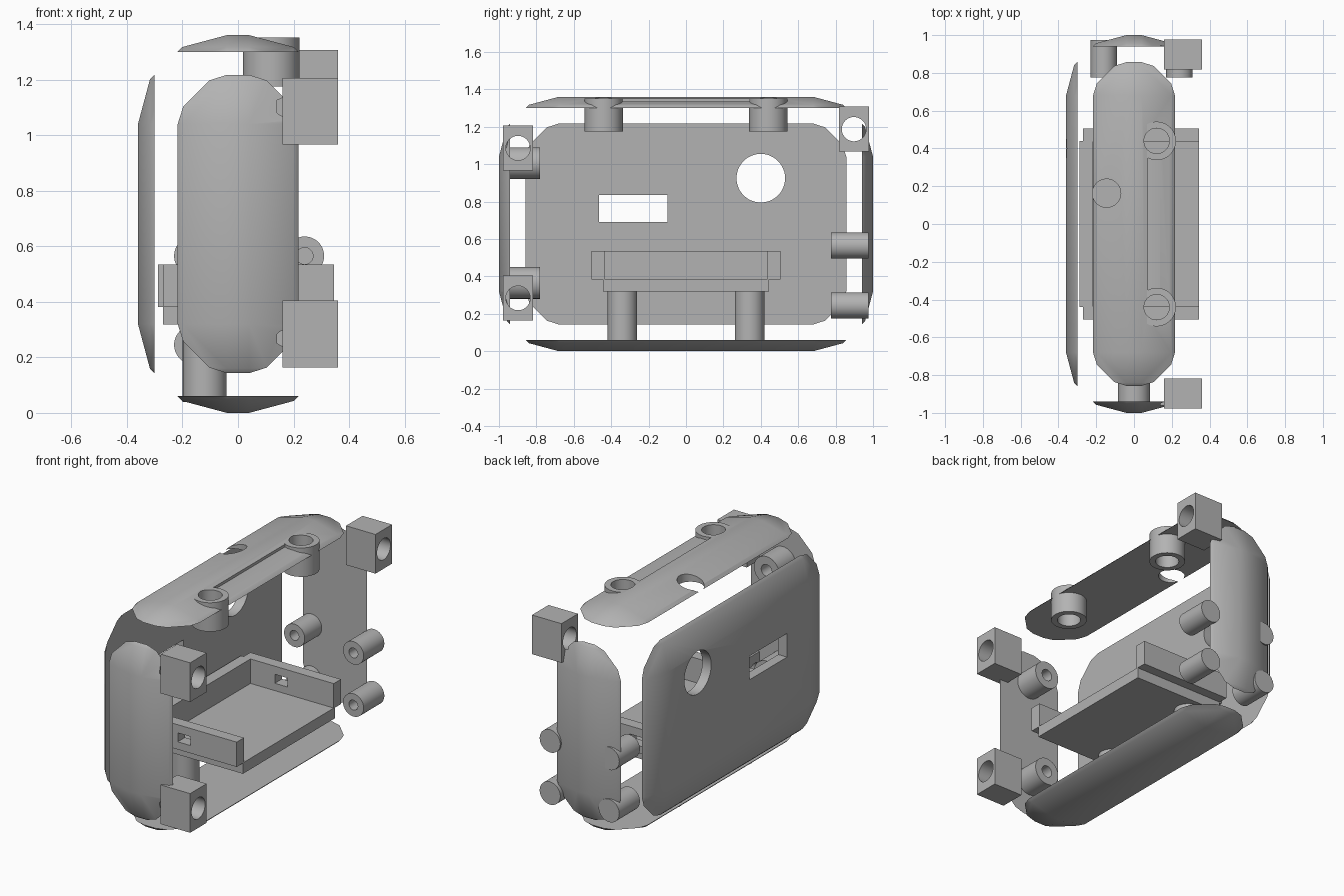
import bpy, bmesh, math
from mathutils import Matrix, Vector

if "Cube" in bpy.data.objects:
    bpy.data.objects.remove(bpy.data.objects["Cube"], do_unlink=True)

grey = bpy.data.materials.new("light_grey_plastic")
grey.use_nodes = True
colour = (0.45, 0.45, 0.45, 1)
grey.diffuse_color = colour
grey.node_tree.nodes["Principled BSDF"].inputs["Base Color"].default_value = colour

HEIGHT = 1.36
SEGMENTS = 48


def make(name, bm):
    """Turn a bmesh into a grey object."""
    bmesh.ops.recalc_face_normals(bm, faces=bm.faces)
    mesh = bpy.data.meshes.new(name)
    bm.to_mesh(mesh)
    bm.free()
    mesh.materials.append(grey)
    obj = bpy.data.objects.new(name, mesh)
    bpy.context.collection.objects.link(obj)
    return obj


def box(name, x, y, z):
    """Box from (min, max) ranges."""
    bm = bmesh.new()
    bmesh.ops.create_cube(bm, size=1)
    ranges = (x, y, z)
    bmesh.ops.scale(bm, vec=[b - a for a, b in ranges], verts=bm.verts)
    bmesh.ops.translate(bm, vec=[(a + b) / 2 for a, b in ranges], verts=bm.verts)
    return make(name, bm)


def rod(name, start, end, radius):
    """Cylinder between two points."""
    start, end = Vector(start), Vector(end)
    axis = end - start
    turn = axis.to_track_quat("Z", "Y").to_matrix().to_4x4()
    bm = bmesh.new()
    bmesh.ops.create_cone(bm, cap_ends=True, segments=SEGMENTS, radius1=radius,
                          radius2=radius, depth=axis.length,
                          matrix=Matrix.Translation((start + end) / 2) @ turn)
    return make(name, bm)


def cut(targets, cutters):
    """Subtract the cutters from every target, then drop the cutters."""
    for target in targets:
        for cutter in cutters:
            mod = target.modifiers.new("cut", "BOOLEAN")
            mod.operation = "DIFFERENCE"
            mod.solver = "EXACT"
            mod.object = cutter
        graph = bpy.context.evaluated_depsgraph_get()
        mesh = bpy.data.meshes.new_from_object(target.evaluated_get(graph))
        target.modifiers.clear()
        target.data = mesh
    for cutter in cutters:
        bpy.data.objects.remove(cutter, do_unlink=True)


def shell_slice(name, axis, sign, depth=0.06):
    """Slice one face off a rounded block."""
    half = Vector((0.36, 1.0, HEIGHT / 2))
    bm = bmesh.new()
    bmesh.ops.create_cube(bm, size=2)
    bmesh.ops.scale(bm, vec=half, verts=bm.verts)
    bmesh.ops.bevel(bm, geom=bm.edges[:], offset=0.32, segments=3, profile=0.5,
                    affect="EDGES", clamp_overlap=False)
    bmesh.ops.remove_doubles(bm, verts=bm.verts, dist=0.0005)
    normal = Vector((0, 0, 0))
    normal[axis] = sign
    geom = bm.verts[:] + bm.edges[:] + bm.faces[:]
    bmesh.ops.bisect_plane(bm, geom=geom, plane_co=normal * (half[axis] - depth),
                           plane_no=normal, clear_inner=True)
    bmesh.ops.holes_fill(bm, edges=[e for e in bm.edges if e.is_boundary], sides=0)
    bmesh.ops.translate(bm, vec=(0, 0, HEIGHT / 2), verts=bm.verts)
    return make(name, bm)


parts = []

# Five outer panels
side_panel = shell_slice("side_panel", 0, -1)
front_panel = shell_slice("front_panel", 1, -1)
back_panel = shell_slice("back_panel", 1, 1)
bottom_panel = shell_slice("bottom_panel", 2, -1)
top_panel = shell_slice("top_panel", 2, 1)
parts += [side_panel, front_panel, back_panel, bottom_panel, top_panel]

# Side panel round opening and window
cut([side_panel], [
    rod("round_cutter", (-0.5, 0.4, 0.925), (-0.2, 0.4, 0.925), 0.13),
    box("window_cutter", (-0.5, -0.2), (-0.465, -0.10), (0.69, 0.835))])

# Hinge blocks with a cross hole that nicks the panel
for panel, y, z, label in ((front_panel, -0.898, 1.086, "front_upper"),
                           (front_panel, -0.898, 0.284, "front_lower"),
                           (back_panel, 0.898, 1.187, "back_upper")):
    block = box(label + "_block", (0.16, 0.36), (y - 0.08, y + 0.08), (z - 0.12, z + 0.12))
    cut([block, panel], [rod("hinge_cutter", (0.14, y, z), (0.5, y, z), 0.065)])
    parts.append(block)

# Front panel screw posts
for z, label in ((1.005, "upper"), (0.365, "lower")):
    post = rod("front_post_" + label, (0, -0.945, z), (0, -0.78, z), 0.085)
    cut([post], [rod("screw_cutter", (0, -0.93, z), (0, -0.7, z), 0.036)])
    parts.append(post)

# Back panel screw posts, blind at the outer end
for x, side in ((-0.16, "right"), (0.24, "left")):
    for z, level in ((0.565, "upper"), (0.245, "lower")):
        post = rod(f"back_post_{side}_{level}", (x, 0.975, z), (x, 0.775, z), 0.07)
        cut([post], [rod("screw_cutter", (x, 0.93, z), (x, 0.7, z), 0.03)])
        parts.append(post)

# Top panel sockets, opening and flat ledge
sockets = []
cutters = [rod("opening_cutter", (-0.145, 0.163, 1.2), (-0.145, 0.163, 1.5), 0.075),
           box("ledge_cutter", (0.075, 0.4), (-0.36, 0.36), (1.334, 1.5))]
cut([top_panel], cutters)
for y, label in ((-0.44, "front"), (0.44, "back")):
    socket = rod("top_socket_" + label, (0.12, y, 1.175), (0.12, y, 1.352), 0.102)
    cut([socket, top_panel], [rod("socket_cutter", (0.12, y, 1.1), (0.12, y, 1.5), 0.067)])
    parts.append(socket)

# Tray with floor, rear wall and slotted end walls, on two legs
parts.append(box("tray_floor", (-0.27, 0.345), (-0.445, 0.445), (0.318, 0.385)))
parts.append(box("tray_rear_wall", (-0.288, -0.22), (-0.44, 0.44), (0.382, 0.535)))
for sign, label in ((-1, "front"), (1, "back")):
    ends = sorted((sign * 0.435, sign * 0.505))
    wall = box("tray_wall_" + label, (-0.27, 0.345), ends, (0.383, 0.535))
    cut([wall], [box("slot_cutter", (-0.055, 0.03), (-1, 1), (0.43, 0.485))])
    parts.append(wall)
    parts.append(rod("tray_leg_" + label, (-0.12, sign * 0.34, 0.04),
                     (-0.12, sign * 0.34, 0.33), 0.079))

# Smooth the curved walls, keep real edges sharp
bpy.ops.object.select_all(action="DESELECT")
for part in parts:
    part.select_set(True)
bpy.context.view_layer.objects.active = parts[0]
bpy.ops.object.shade_smooth_by_angle(angle=math.radians(29))
